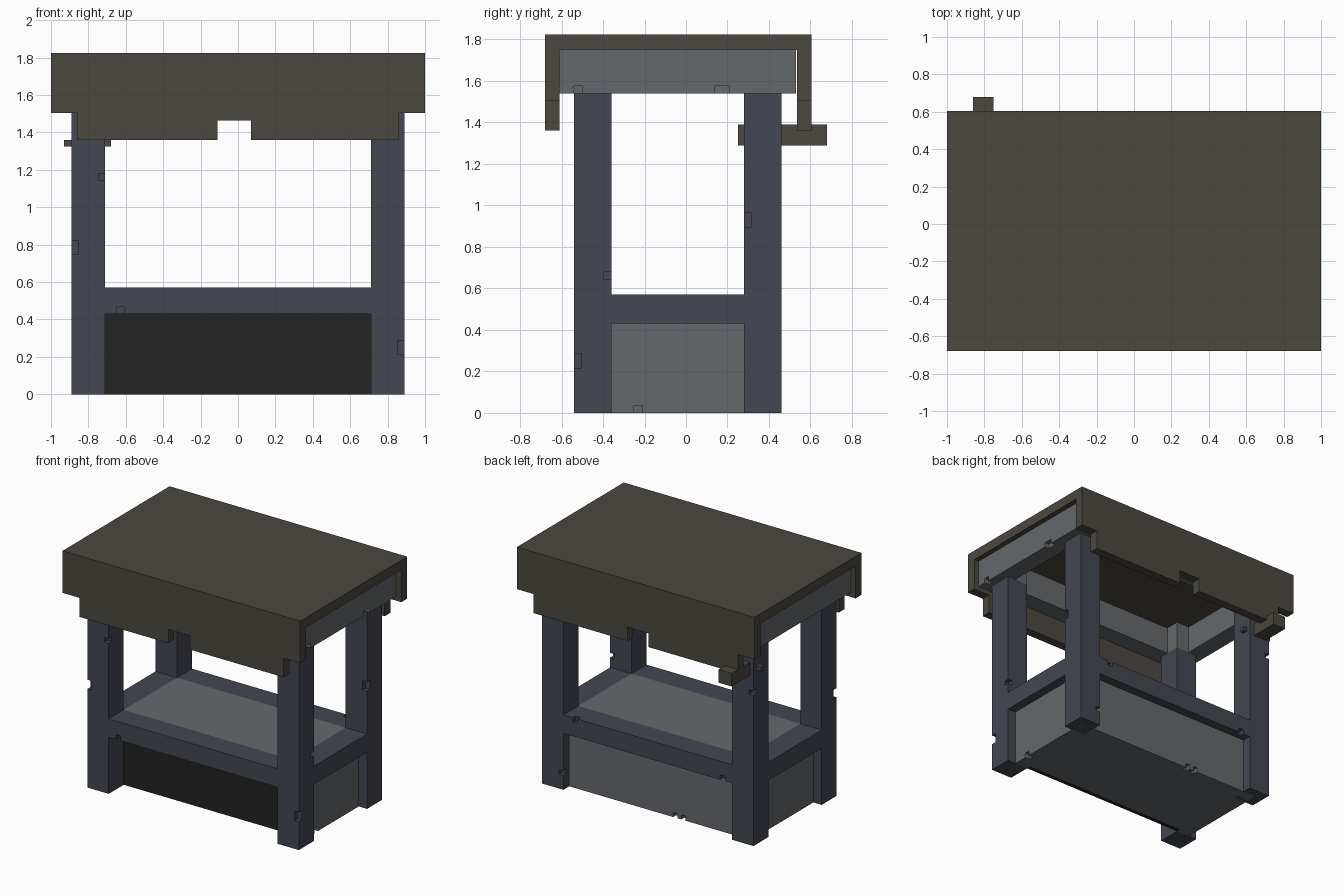
import bpy

if "Cube" in bpy.data.objects:
    bpy.data.objects.remove(bpy.data.objects["Cube"])


def material(name, hex_rgb):
    def lin(c):
        c /= 255
        return c / 12.92 if c <= 0.04045 else ((c + 0.055) / 1.055) ** 2.4
    m = bpy.data.materials.new(name)
    m.diffuse_color = (*[lin(c) for c in hex_rgb], 1)
    m.use_nodes = True
    m.node_tree.nodes["Principled BSDF"].inputs["Base Color"].default_value = m.diffuse_color
    return m


BROWN = material("dark_brown_wood", (0x4C, 0x48, 0x41))
SLATE = material("slate_blue_wood", (0x43, 0x47, 0x51))
GREY = material("grey_panel", (0x65, 0x68, 0x6C))
BLACK = material("black_opening", (0x23, 0x23, 0x23))
V = 0.036  # size of a small chip


def box(name, x, y, z, mat):
    """Box from (min, max) ranges on each axis."""
    vs = [(a, b, c) for a in x for b in y for c in z]
    fs = [(0, 1, 3, 2), (4, 6, 7, 5), (0, 4, 5, 1), (2, 3, 7, 6), (0, 2, 6, 4), (1, 5, 7, 3)]
    me = bpy.data.meshes.new(name)
    me.from_pydata(vs, [], fs)
    me.materials.append(mat)
    ob = bpy.data.objects.new(name, me)
    bpy.context.collection.objects.link(ob)
    return ob


def chip(ob, x, y, z):
    """Cut a small box out of a part."""
    cutter = box("chip_cutter", x, y, z, ob.data.materials[0])
    cutter.hide_render = True
    bpy.context.view_layer.objects.active = ob
    mod = ob.modifiers.new("chip", 'BOOLEAN')
    mod.operation = 'DIFFERENCE'
    mod.solver = 'EXACT'
    mod.object = cutter
    bpy.ops.object.modifier_apply(modifier=mod.name)
    bpy.data.objects.remove(cutter, do_unlink=True)


def edge(c, side, d=V):
    """Range that bites d inward from coordinate c; side is the outward sign."""
    return tuple(sorted((c + side * 0.01, c - side * d)))


# Corner posts with grey heads
XO, XI = 0.89, 0.71
FRONT, BACK = (-0.54, -0.36), (0.28, 0.46)
posts = {}
for side, sx in (("left", -1), ("right", 1)):
    for end, yr in (("front", FRONT), ("back", BACK)):
        xr = tuple(sorted((sx * XI, sx * XO)))
        posts[end, side] = box(f"{end}_{side}_post", xr, yr, (0, 1.54), SLATE)
        box(f"{end}_{side}_post_head", xr, yr, (1.54, 1.75), GREY)

# Chips on the post edges
p = posts["front", "left"]
chip(p, edge(-XO, -1), edge(-0.54, -1), (0.75, 0.82))
chip(p, edge(-XI, 1), edge(-0.54, -1), (1.145, 1.18))
p = posts["front", "right"]
chip(p, edge(XO, 1), edge(-0.54, -1), (0.215, 0.287))
chip(p, edge(XO, 1), edge(-0.36, 1), (0.645, 0.68))
p = posts["back", "right"]
chip(p, edge(XO, 1), edge(0.28, -1), (0.895, 0.967))
chip(p, edge(XI, -1), edge(0.46, 1), (0.11, 0.145))
p = posts["back", "left"]
chip(p, edge(-XO, -1), edge(0.46, 1), (1.145, 1.18))

# Shelf rails and inset shelf
RZ = (0.43, 0.57)
front_rail = box("front_rail", (-XI, XI), FRONT, RZ, SLATE)
back_rail = box("back_rail", (-XI, XI), BACK, RZ, SLATE)
box("right_rail", (XI, XO), (-0.36, 0.28), RZ, SLATE)
box("left_rail", (-XO, -XI), (-0.36, 0.28), RZ, SLATE)
box("shelf", (-XI, XI), (-0.36, 0.28), RZ, GREY)
chip(front_rail, (-0.65, -0.61), edge(-0.54, -1), edge(0.43, -1))
chip(back_rail, (-0.65, -0.61), edge(0.46, 1), edge(0.43, -1))
chip(back_rail, (0.59, 0.63), edge(0.46, 1), edge(0.57, 1))

# Lower cabinet with dark front
cabinet = box("cabinet", (-0.82, 0.82), (-0.325, 0.39), (0, 0.43), GREY)
box("cabinet_front", (-XI, XI), (-0.36, -0.325), (0, 0.43), BLACK)
for s in (-1, 1):
    box("cabinet_side_trim", tuple(sorted((s * XI, s * 0.82))), (-0.36, -0.325), (0, 0.43), GREY)
chip(cabinet, edge(0.82, 1), (-0.25, -0.21), edge(0, -1))
for x in (-0.20, -0.27):
    chip(cabinet, (x, x + V), edge(0.39, 1), edge(0, -1))

# Grey beam ring under the canopy
BZ = (1.54, 1.75)
box("front_beam", (-0.96, 0.96), (-0.61, -0.47), BZ, GREY)
box("back_beam", (-0.96, 0.96), (0.39, 0.53), BZ, GREY)
box("left_beam", (-0.96, -0.82), (-0.47, 0.39), BZ, GREY)
right_beam = box("right_beam", (0.82, 0.96), (-0.47, 0.39), BZ, GREY)
chip(right_beam, edge(0.96, 1), (0.14, 0.21), edge(1.54, -1))
chip(bpy.data.objects["front_beam"], edge(0.96, 1), (-0.54, -0.50), edge(1.54, -1))

# Canopy: top board and two stepped, notched valances
box("canopy_top", (-1, 1), (-0.68, 0.605), (1.75, 1.825), BROWN)
for end, y in (("front", (-0.68, -0.61)), ("back", (0.535, 0.605))):
    box(f"{end}_valance", (-1, 1), y, (1.505, 1.75), BROWN)
    box(f"{end}_valance_bridge", (-0.11, 0.07), y, (1.465, 1.505), BROWN)
    box(f"{end}_valance_left_drop", (-0.86, -0.11), y, (1.36, 1.505), BROWN)
    box(f"{end}_valance_right_drop", (0.07, 0.86), y, (1.36, 1.505), BROWN)

# Hanging peg through the back left post, held by a cross pin
box("hanging_peg", (-0.86, -0.75), (0.25, 0.68), (1.29, 1.39), BROWN)
box("peg_cross_pin", (-0.93, -0.68), (0.39, 0.426), (1.325, 1.36), BROWN)
